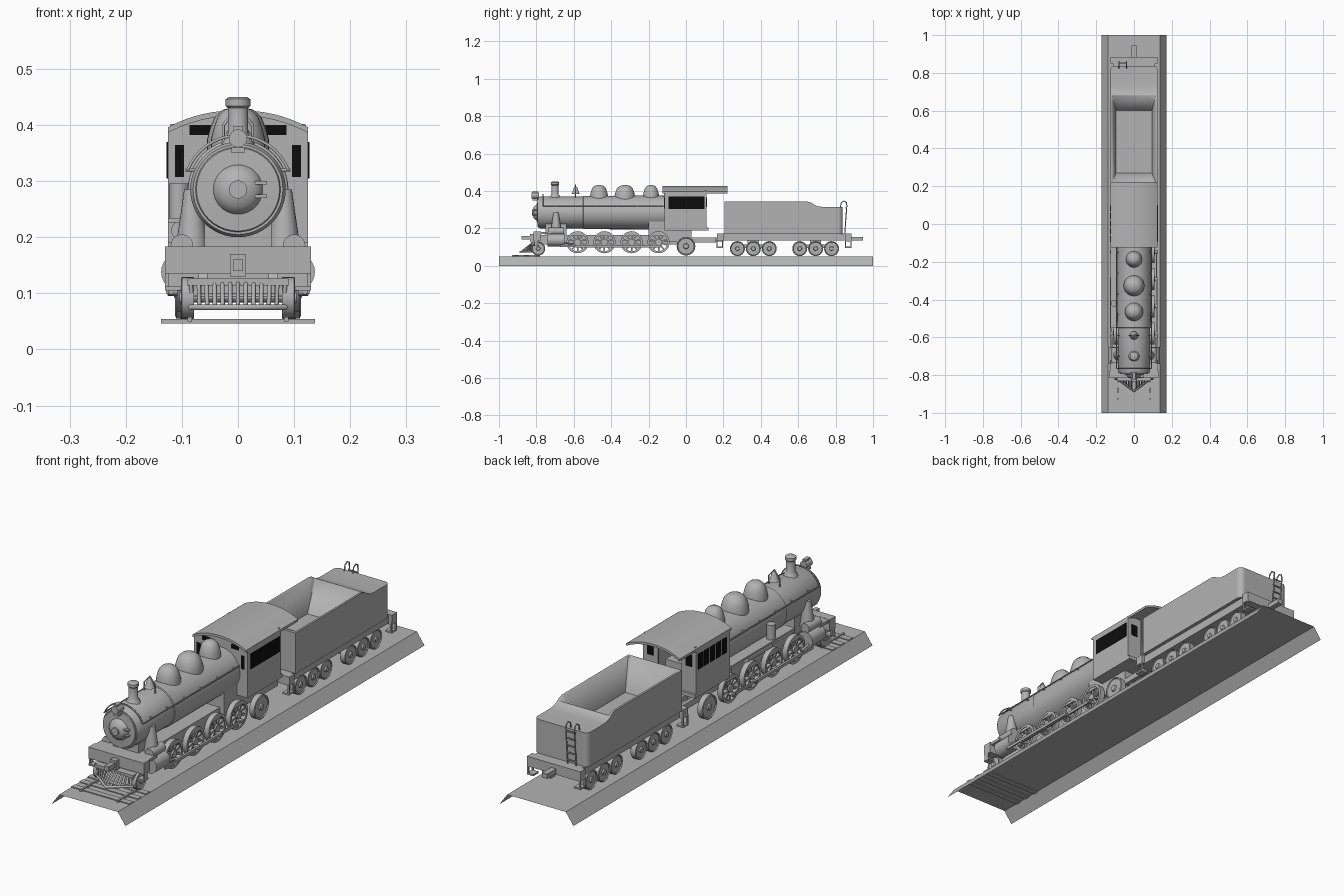
import bpy, bmesh, math
from mathutils import Matrix, Vector

if "Cube" in bpy.data.objects:
    bpy.data.objects.remove(bpy.data.objects["Cube"])


def material(name, c):
    m = bpy.data.materials.new(name)
    m.use_nodes = True
    m.diffuse_color = (c, c, c, 1)
    m.node_tree.nodes["Principled BSDF"].inputs["Base Color"].default_value = (c, c, c, 1)
    return m


GREY = material("grey metal", 0.45)
BLACK = material("window black", 0.004)
TURN = {"x": Matrix.Rotation(math.pi / 2, 4, "Y"),
        "y": Matrix.Rotation(-math.pi / 2, 4, "X"),
        "z": Matrix.Identity(4)}
SIDES = (("right", -1), ("left", 1))


def finish(name, bm, mat=GREY):
    bmesh.ops.recalc_face_normals(bm, faces=bm.faces)
    me = bpy.data.meshes.new(name)
    bm.to_mesh(me)
    bm.free()
    me.materials.append(mat)
    ob = bpy.data.objects.new(name, me)
    bpy.context.collection.objects.link(ob)
    bpy.ops.object.select_all(action="DESELECT")
    bpy.context.view_layer.objects.active = ob
    ob.select_set(True)
    bpy.ops.object.shade_smooth_by_angle(angle=math.radians(35))
    return ob


def box(name, x, y, z, mat=GREY):
    """Box from (low, high) ranges."""
    bm = bmesh.new()
    bmesh.ops.create_cube(bm, size=1)
    for v in bm.verts:
        v.co = [(r[0] + r[1]) / 2 + c * (r[1] - r[0]) for c, r in zip(v.co, (x, y, z))]
    return finish(name, bm, mat)


def side_box(name, x, y, z, mat=GREY):
    for side, s in SIDES:
        box(side + "_" + name, sorted((s * x[0], s * x[1])), y, z, mat)


def add_lathe(bm, loc, profile, axis="z", n=32):
    """Turn (radius, height) points around an axis through loc."""
    m = Matrix.Translation(loc) @ TURN[axis]
    rings = []
    for r, h in profile:
        rings.append([bm.verts.new(m @ Vector((r * math.cos(math.tau * i / n),
                                               r * math.sin(math.tau * i / n), h))) for i in range(n)])
    for a, b in zip(rings, rings[1:]):
        for i in range(n):
            bm.faces.new((a[i], a[(i + 1) % n], b[(i + 1) % n], b[i]))
    bm.faces.new(rings[0])
    bm.faces.new(rings[-1])


def lathe(name, loc, profile, axis="z", n=32):
    bm = bmesh.new()
    add_lathe(bm, loc, profile, axis, n)
    return finish(name, bm)


def cyl(name, loc, r, half, axis="z", n=32):
    return lathe(name, loc, [(r, -half), (r, half)], axis, n)


def prism(name, pts, lo, hi, axis="y", caps=True):
    """Extrude an (x,z) outline along y, or a (y,z) outline along x."""
    bm = bmesh.new()
    place = (lambda p, t: (p[0], t, p[1])) if axis == "y" else (lambda p, t: (t, *p))
    a, b = ([bm.verts.new(place(p, t)) for p in pts] for t in (lo, hi))
    n = len(pts)
    for i in range(n if caps else n - 1):
        bm.faces.new((a[i], a[(i + 1) % n], b[(i + 1) % n], b[i]))
    if caps:
        bm.faces.new(a)
        bm.faces.new(b)
    return finish(name, bm)


def rod(name, pts, r=0.003):
    cu = bpy.data.curves.new(name, "CURVE")
    cu.dimensions = "3D"
    cu.bevel_depth, cu.bevel_resolution, cu.use_fill_caps = r, 1, True
    sp = cu.splines.new("POLY")
    sp.points.add(len(pts) - 1)
    for p, co in zip(sp.points, pts):
        p.co = (*co, 1)
    cu.materials.append(GREY)
    bpy.context.collection.objects.link(bpy.data.objects.new(name, cu))


# Track bed with sloping shoulders, and a short piece of track at the front
prism("track_bed", [(-.173, 0), (-.137, .05), (.137, .05), (.173, 0)], -1, 1, caps=False)
for i in range(3):
    y = -0.92 + i * 0.055
    box(f"tie_{i}", (-.137, .137), (y, y + .025), (.046, .054))
side_box("rail", (.082, .09), (-.93, -.78), (.05, .058))

# Boiler, smokebox and door
AX = 0.285
lathe("boiler", (0, 0, AX), [(.08, -.79), (.085, -.78), (.085, -.55), (.089, -.548), (.09, -.1)], "y", 48)
lathe("smokebox_door", (0, -.79, AX), [(.016, -.034), (.016, -.028), (.03, -.024), (.042, -.012),
                                       (.044, -.006), (.074, -.004), (.078, .005)], "y", 40)
for z in (-.012, .012):
    box("door_hinge", (.03, .052), (-.812, -.79), (AX + z - .003, AX + z + .003))
lathe("chimney", (0, -.7, 0), [(.034, .355), (.024, .375), (.018, .385), (.018, .43),
                               (.022, .434), (.022, .446), (.016, .45)])
for i, (y, r) in enumerate(((-.465, .048), (-.327, .055), (-.187, .043))):
    lathe(f"dome_{i}", (0, y, 0), [(r, .35), (r, .375), (r * .9, .395), (r * .75, .415),
                                  (r * .5, .427), (r * .15, .432)])
box("headlight_bracket", (-.012, .012), (-.82, -.765), (.35, .36))
cyl("headlight", (0, -.805, .376), .016, .02, "y", 24)
box("headlight_cap", (-.008, .008), (-.82, -.79), (.388, .398))
lathe("bell", (0, -.59, 0), [(.022, .385), (.016, .395), (.011, .415), (.004, .425)], n=20)
rod("bell_frame", [(-.026, -.59, .36), (-.026, -.59, .4), (0, -.59, .432), (.026, -.59, .4), (.026, -.59, .36)])
arc = [math.pi * (0.12 + 0.76 * i / 16) for i in range(17)]
rod("front_handrail", [(.096 * math.cos(a), -.765, AX + .096 * math.sin(a)) for a in arc])
for side, s in SIDES:
    rod(side + "_handrail", [(s * .092, -.765, .32), (s * .092, -.12, .32)], .0025)
    for i in range(6):
        rod(side + "_rail_stud", [(s * .075, -.7 + i * .11, .32), (s * .094, -.7 + i * .11, .32)])

# Cab with open back and arched roof
def roof_z(x):
    return .426 - .03 * (abs(x) / .125) ** 2.2


xs = [-.125 + .25 * i / 16 for i in range(17)]
prism("cab_roof", [(x, roof_z(x)) for x in xs] + [(x, roof_z(x) - .01) for x in reversed(xs)], -.125, .222)
prism("cab_front", [(x, roof_z(x) - .005) for x in xs] + [(.125, .2), (-.125, .2)], -.115, -.107)
box("cab_floor", (-.125, .125), (-.115, .12), (.19, .205))
side_box("cab_side", (.117, .125), (-.115, .11), (.2, .392))
side_box("cab_back", (.055, .12), (.102, .11), (.2, .402))
side_box("front_top_window", (.048, .086), (-.117, -.105), (.382, .4), BLACK)
side_box("front_tall_window", (.096, .112), (-.117, -.105), (.307, .364), BLACK)
side_box("back_window", (.075, .105), (.1, .112), (.315, .365), BLACK)
box("left_side_window", (.116, .127), (-.094, .1), (.305, .37), BLACK)
for i in range(5):
    y = -.094 + i * .04
    box(f"right_side_window_{i}", (-.127, -.116), (y, y + .031), (.305, .37), BLACK)

# Frame, firebox and running gear
box("engine_frame", (-.055, .055), (-.8, .02), (.115, .165))
box("firebox", (-.075, .075), (-.2, .03), (.13, .27))
box("smokebox_saddle", (-.06, .06), (-.75, -.64), (.15, .23))
side_box("trailing_frame", (.06, .075), (-.05, .16), (.125, .15))
box("drawbar", (-.03, .03), (0, .2), (.13, .15))


def solid_wheel(name, x, y, z, r):
    s = math.copysign(1, x)
    lathe(name, (x, y, z), [(r, -s * .012), (r, s * .01), (r * .9, s * .012), (r * .85, s * .008),
                            (r * .3, s * .008), (r * .25, s * .014)], "x", 24)


DRIVERS = (-.58, -.436, -.291, -.147)
DZ = 0.126
for i, y in enumerate(DRIVERS):
    cyl(f"driver_axle_{i}", (0, y, DZ), .012, .1, "x", 12)
    for side, s in SIDES:
        bm = bmesh.new()
        # Tyre, hub, spokes and crank pin
        add_lathe(bm, (s * .097, y, DZ), [(.048, -.011), (.059, -.011), (.059, .011), (.048, .011),
                                          (.048, -.011)], "x", 32)
        bmesh.ops.delete(bm, geom=[f for f in bm.faces if len(f.verts) > 4], context="FACES_ONLY")
        add_lathe(bm, (s * .097, y, DZ), [(.016, -.013), (.016, .013)], "x", 16)
        add_lathe(bm, (s * .112, y, DZ - .022), [(.008, -.014), (.008, .014)], "x", 12)
        for k in range(10):
            bmesh.ops.create_cube(bm, size=1, matrix=Matrix.Translation((s * .097, y, DZ))
                                  @ Matrix.Rotation(math.tau * k / 10, 4, "X")
                                  @ Matrix.Translation((0, 0, .032))
                                  @ Matrix.Diagonal((.012, .008, .038, 1)))
        finish(f"{side}_driver_{i}", bm)
        prism(f"{side}_counterweight_{i}", [(y + .05 * math.sin(a), DZ + .05 * math.cos(a))
              for a in (-.8, -.4, 0, .4, .8)], s * .09, s * .106, "x")
side_box("side_rod", (.116, .122), (-.59, -.137), (.098, .11))
side_box("main_rod", (.123, .128), (-.67, -.291), (.1, .112))
for side, s in SIDES:
    solid_wheel(side + "_pilot_wheel", s * .09, -.79, .092, .037)
    solid_wheel(side + "_trailing_wheel", s * .1, 0, .105, .05)
    # Cylinder, valve chest and steam pipe
    cyl(side + "_cylinder", (s * .103, -.695, .138), .034, .045, "y", 24)
    cyl(side + "_valve_chest", (s * .1, -.695, .185), .02, .042, "y", 20)
    lathe(side + "_steam_pipe", (s * .082, -.695, 0), [(.03, .175), (.022, .23), (.014, .285)], n=20)
    rod(side + "_piston_rod", [(s * .118, -.66, .125), (s * .118, -.6, .115)], .005)
box("right_running_board", (-.125, -.075), (-.55, -.115), (.226, .234))
cyl("air_pump", (-.105, -.42, .262), .018, .034, "z", 20)
cyl("air_tank", (-.102, -.33, .212), .017, .08, "y", 20)

# Pilot deck, beam, coupler and slatted pilot
box("pilot_deck", (-.125, .125), (-.8, -.72), (.17, .182))
box("pilot_beam", (-.13, .13), (-.815, -.775), (.135, .183))
side_box("pilot_step", (.1, .13), (-.815, -.785), (.105, .112))
side_box("step_hanger", (.124, .13), (-.81, -.79), (.105, .14))
box("coupler_pocket", (-.014, .014), (-.835, -.81), (.13, .17))
box("front_coupler", (-.009, .009), (-.88, -.83), (.14, .16))
box("pilot_top", (-.09, .09), (-.83, -.8), (.114, .126))
rod("pilot_toe", [(-.085, -.82, .075), (0, -.885, .075), (.085, -.82, .075)], .006)
for i in range(13):
    x = -.084 + .014 * i
    rod(f"pilot_slat_{i}", [(x, -.825, .12), (x * .98, -.882 + abs(x) * .74, .075)], .004)

# Tender tank with a hollowed coal space
tank = prism("tender_tank", [(.206, .171), (.837, .171), (.837, .315), (.73, .315), (.705, .318),
                             (.685, .327), (.67, .338), (.65, .343), (.206, .343)], -.125, .125, "x")
bm = bmesh.new()
bm.from_mesh(tank.data)
rear = [e for e in bm.edges if all(v.co.y > .83 for v in e.verts) and abs(e.verts[0].co.z - e.verts[1].co.z) > .1]
bmesh.ops.bevel(bm, geom=rear, offset=.022, segments=4, profile=.5, affect="EDGES")
bm.to_mesh(tank.data)
bm.free()
bm = bmesh.new()
for w, y0, y1, z in ((.095, .27, .6, .215), (.119, .215, .7, .36)):
    for x in (-w, w):
        for y in (y0, y1):
            bm.verts.new((x, y, z))
bmesh.ops.convex_hull(bm, input=bm.verts)
cutter = finish("coal_cutter", bm)
cutter.hide_render = True
mod = tank.modifiers.new("coal_space", "BOOLEAN")
mod.object, mod.operation, mod.solver = cutter, "DIFFERENCE", "EXACT"
bpy.context.view_layer.objects.active = tank
bpy.ops.object.modifier_apply(modifier="coal_space")
bpy.data.objects.remove(cutter)

# Tender frame, trucks, steps and coupler
box("tender_frame", (-.11, .11), (.17, .87), (.135, .172))
box("front_beam", (-.125, .125), (.165, .2), (.135, .172))
box("rear_beam", (-.125, .125), (.85, .885), (.13, .172))
for label, y in (("front", .18), ("rear", .867)):
    side_box(label + "_step", (.095, .125), (y - .018, y + .018), (.095, .102))
    for d in (-.015, .015):
        side_box(label + "_step_post", (.118, .125), (y + d - .003, y + d + .003), (.095, .14))
box("rear_coupler", (-.012, .012), (.88, .945), (.135, .155))
for t, c in enumerate((.36, .693)):
    side_box(f"truck_frame_{t}", (.065, .078), (c - .1, c + .1), (.095, .115))
    box(f"truck_bolster_{t}", (-.07, .07), (c - .03, c + .03), (.09, .14))
    for k in (-1, 0, 1):
        cyl(f"tender_axle_{t}", (0, c + k * .085, .092), .008, .09, "x", 10)
        for side, s in SIDES:
            solid_wheel(f"{side}_tender_wheel_{t}", s * .092, c + k * .085, .092, .04)

# Rear ladder with hooped rails
for x in (-.08, -.04):
    rod("ladder_rail", [(x, .848, .165), (x, .86, .32), (x, .858, .338), (x, .845, .347),
                        (x, .83, .338), (x, .825, .31)])
for i in range(5):
    z = .19 + i * .03
    rod(f"ladder_rung_{i}", [(-.08, .852, z), (-.04, .852, z)])
